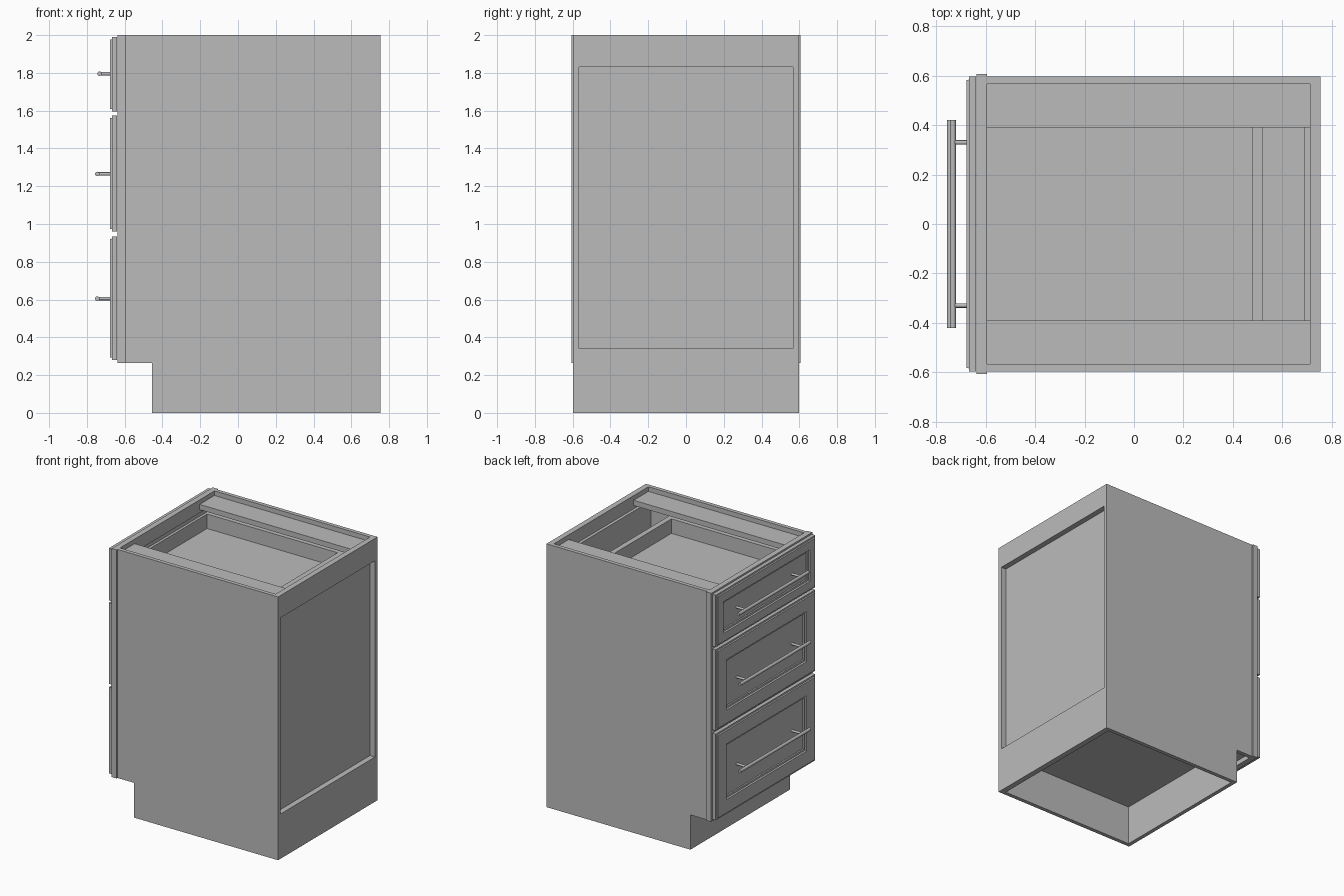
import bpy, bmesh
from mathutils import Matrix, Vector

cube = bpy.data.objects.get("Cube")
if cube:
    bpy.data.objects.remove(cube, do_unlink=True)

grey = bpy.data.materials.new("plain_grey")
grey.use_nodes = True
grey.diffuse_color = (0.5, 0.5, 0.5, 1)
grey.node_tree.nodes["Principled BSDF"].inputs["Base Color"].default_value = (0.5, 0.5, 0.5, 1)


def finish(name, bm):
    bmesh.ops.recalc_face_normals(bm, faces=bm.faces)
    mesh = bpy.data.meshes.new(name)
    bm.to_mesh(mesh)
    bm.free()
    mesh.materials.append(grey)
    obj = bpy.data.objects.new(name, mesh)
    bpy.context.collection.objects.link(obj)
    return obj


def add_box(bm, x, y, z):
    """Box from (low, high) ranges."""
    size = [b - a for a, b in (x, y, z)]
    centre = [(a + b) / 2 for a, b in (x, y, z)]
    matrix = Matrix.Translation(centre) @ Matrix.Diagonal((*size, 1))
    bmesh.ops.create_cube(bm, size=1, matrix=matrix)


def boxes(name, *ranges):
    bm = bmesh.new()
    for r in ranges:
        add_box(bm, *r)
    return finish(name, bm)


def add_rod(bm, start, end, radius):
    a, b = Vector(start), Vector(end)
    turn = (b - a).to_track_quat('Z', 'Y').to_matrix().to_4x4()
    bmesh.ops.create_cone(bm, cap_ends=True, segments=16, radius1=radius, radius2=radius,
                          depth=(b - a).length, matrix=Matrix.Translation((a + b) / 2) @ turn)


FRONT, BACK, OUT, IN = -0.595, 0.755, 0.597, 0.567
BASE, TOE = 0.264, -0.455

# Side panels with a toe notch
profile = [(TOE, 0), (BACK, 0), (BACK, 2), (FRONT, 2), (FRONT, BASE), (TOE, BASE)]
for side, name in ((1, "left_side_panel"), (-1, "right_side_panel")):
    bm = bmesh.new()
    face = bm.faces.new([bm.verts.new((x, side * IN, z)) for x, z in profile])
    new = bmesh.ops.extrude_face_region(bm, geom=[face])["geom"]
    bmesh.ops.translate(bm, vec=(0, side * (OUT - IN), 0),
                        verts=[v for v in new if isinstance(v, bmesh.types.BMVert)])
    finish(name, bm)

# Carcass boards
WIDE = (-IN, IN)
boxes("floor_board", ((FRONT, 0.713), WIDE, (0.3, 0.34)))
boxes("toe_kick", ((TOE, TOE + 0.03), WIDE, (0, 0.3)))
boxes("back_panel", ((0.69, 0.713), WIDE, (0.3, 1.9)))
boxes("back_rails", ((0.713, BACK), WIDE, (0, 0.34)), ((0.713, BACK), WIDE, (1.83, 2)))
for side, name in ((1, "left_top_strip"), (-1, "right_top_strip")):
    boxes(name, ((FRONT, 0.713), sorted((side * 0.39, side * IN)), (1.925, 1.965)))

# Face frame
FX = (-0.637, FRONT)
boxes("face_frame",
      (FX, (-0.607, -IN), (BASE, 2)), (FX, (IN, 0.607), (BASE, 2)),
      *[(FX, WIDE, z) for z in ((BASE, 0.34), (0.91, 0.985), (1.55, 1.62), (1.9, 2))])


def drawer_front(name, low, high, border):
    """Front slab with a stepped edge and a sunken, sloped centre panel."""
    bm = bmesh.new()
    add_box(bm, (-0.668, -0.64), (-OUT, OUT), (low, high))
    bm.normal_update()
    face = min(bm.faces, key=lambda f: f.calc_center_median().x)
    for width, rise in ((0.018, 0), (0.003, 0.01), (border - 0.021, 0),
                        (0.004, -0.012), (0.02, 0), (0.004, -0.008)):
        bmesh.ops.inset_region(bm, faces=[face], thickness=width, depth=0)
        bmesh.ops.translate(bm, verts=face.verts, vec=(-rise, 0, 0))
    finish(name, bm)


def drawer_box(name, low, high):
    """Open tray behind a drawer front."""
    x0, x1, y, wall = -0.637, 0.52, 0.55, 0.04
    boxes(name,
          ((x0, x1), (-y, -y + wall), (low, high)), ((x0, x1), (y - wall, y), (low, high)),
          ((x0, x0 + 0.02), (-y + wall, y - wall), (low, high)),
          ((x1 - wall, x1), (-y + wall, y - wall), (low, high)),
          ((x0 + 0.02, x1 - wall), (-y + wall, y - wall), (low, low + 0.03)))


def handle(name, z, x):
    bm = bmesh.new()
    add_rod(bm, (x, -0.42, z), (x, 0.42, z), 0.012)
    for y in (-0.33, 0.33):
        add_rod(bm, (x, y, z), (-0.655, y, z), 0.009)
    obj = finish(name, bm)
    bpy.ops.object.select_all(action='DESELECT')
    obj.select_set(True)
    bpy.context.view_layer.objects.active = obj
    bpy.ops.object.shade_smooth_by_angle()


# Drawers: front range, panel border, tray range, handle height and reach
for name, low, high, border, tray, grip, reach in (
        ("top", 1.595, 1.99, 0.11, (1.7, 1.84), 1.795, -0.733),
        ("middle", 0.96, 1.575, 0.165, (1.05, 1.45), 1.265, -0.745),
        ("bottom", 0.28, 0.935, 0.165, (0.4, 0.82), 0.605, -0.745)):
    drawer_front(name + "_drawer_front", low, high, border)
    drawer_box(name + "_drawer_box", *tray)
    handle(name + "_drawer_handle", grip, reach)
